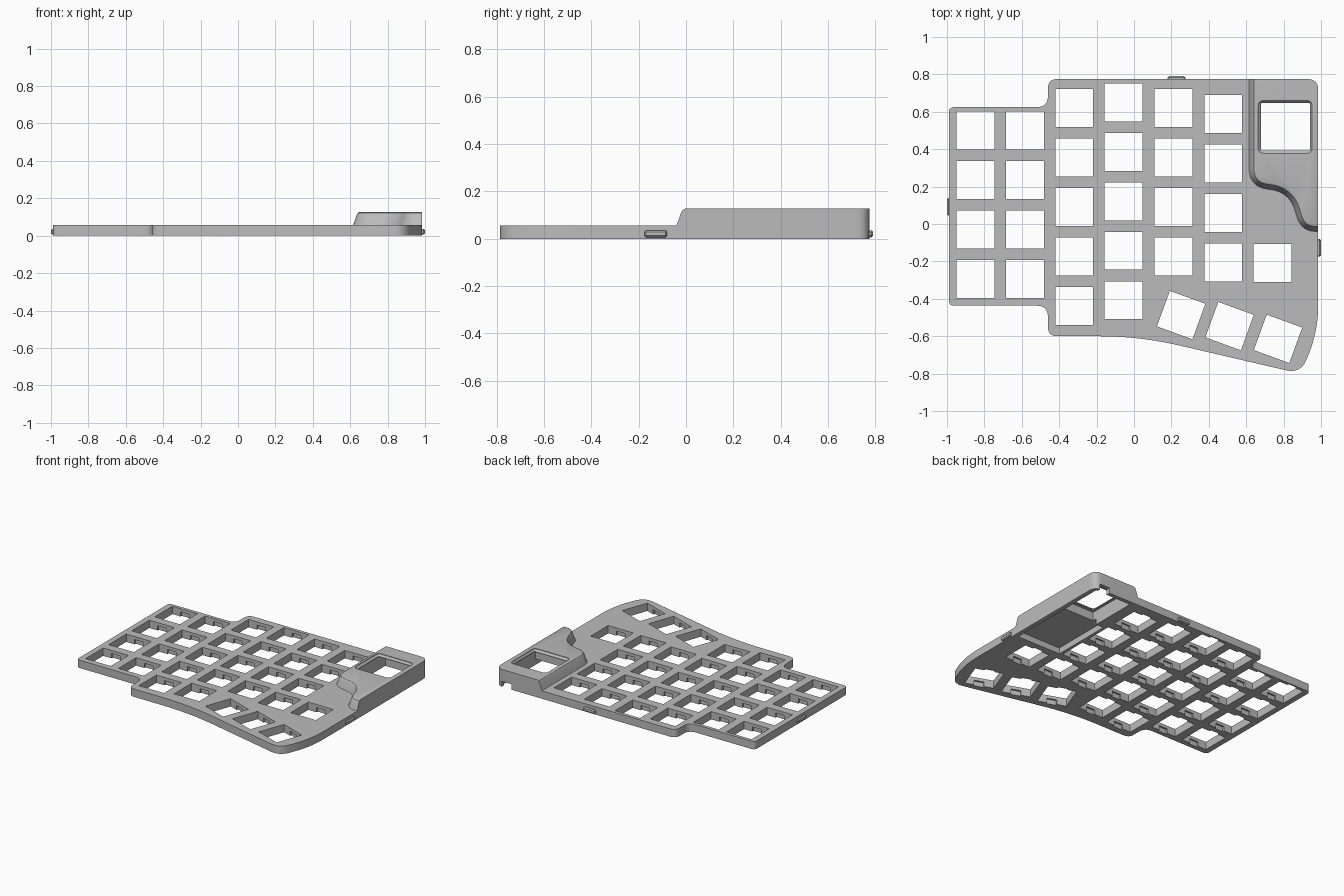
import bpy, bmesh
from math import radians
from mathutils import Vector, Matrix

cube = bpy.data.objects.get("Cube")
if cube:
    bpy.data.objects.remove(cube, do_unlink=True)

grey = bpy.data.materials.new("grey plastic")
grey.use_nodes = True
grey.diffuse_color = (0.5, 0.5, 0.5, 1)
grey.node_tree.nodes["Principled BSDF"].inputs["Base Color"].default_value = (0.5, 0.5, 0.5, 1)

PLATE_TOP, HUMP_TOP = 0.057, 0.127
RIGHT, BACK = 0.985, 0.775


def make(name, bm):
    bmesh.ops.recalc_face_normals(bm, faces=bm.faces)
    mesh = bpy.data.meshes.new(name)
    bm.to_mesh(mesh)
    bm.free()
    mesh.materials.append(grey)
    ob = bpy.data.objects.new(name, mesh)
    bpy.context.collection.objects.link(ob)
    return ob


def soften(corners, closed=True, steps=10):
    """Round each (x, y, reach) corner with a quadratic curve."""
    pts, n = [], len(corners)
    for i, (x, y, reach) in enumerate(corners):
        p = Vector((x, y))
        if not reach:
            pts.append(p)
            continue
        a = p + (Vector(corners[i - 1][:2]) - p).normalized() * reach
        b = p + (Vector(corners[(i + 1) % n][:2]) - p).normalized() * reach
        for k in range(steps + 1):
            t = k / steps
            pts.append(a * (1 - t) ** 2 + p * 2 * t * (1 - t) + b * t * t)
    return pts


def loft(bm, rings):
    """Solid through a list of (outline, z) rings."""
    loops = [[bm.verts.new((p.x, p.y, z)) for p in pts] for pts, z in rings]
    bm.faces.new(loops[0])
    bm.faces.new(loops[-1])
    for lo, hi in zip(loops, loops[1:]):
        for i in range(len(lo)):
            j = (i + 1) % len(lo)
            bm.faces.new((lo[i], lo[j], hi[j], hi[i]))


def box(bm, x0, x1, y0, y1, z0, z1, matrix=Matrix()):
    size = Matrix.Diagonal((x1 - x0, y1 - y0, z1 - z0, 1))
    move = Matrix.Translation(((x0 + x1) / 2, (y0 + y1) / 2, (z0 + z1) / 2))
    bmesh.ops.create_cube(bm, size=1, matrix=matrix @ move @ size)


def rounded_rect(x0, x1, y0, y1, r):
    return soften([(x0, y0, r), (x1, y0, r), (x1, y1, r), (x0, y1, r)], steps=6)


def cut(target, cutter):
    mod = target.modifiers.new("cut", 'BOOLEAN')
    mod.operation, mod.solver, mod.object = 'DIFFERENCE', 'EXACT', cutter
    bpy.context.view_layer.objects.active = target
    bpy.ops.object.modifier_apply(modifier=mod.name)


# Key plate
bm = bmesh.new()
outline = soften([
    (-0.99, 0.625, 0.03), (-0.46, 0.625, 0.06), (-0.46, BACK, 0.05), (RIGHT, BACK, 0.06),
    (RIGHT, -0.58, 0.15), (0.89, -0.8, 0.08), (0.03, -0.6, 0.22), (-0.46, -0.6, 0.05),
    (-0.46, -0.437, 0.06), (-0.99, -0.437, 0.03)])
loft(bm, [(outline, 0), (outline, PLATE_TOP)])
plate = make("key_plate", bm)

# Raised display housing with a sloped, wavy front edge
wave = soften([(0.615, BACK, 0), (0.615, 0.2, 0.1), (0.83, 0.17, 0.1),
               (0.895, -0.04, 0.08), (RIGHT, -0.04, 0)], closed=False)
corner = [p for p in outline if p.x > 0.9 and p.y > 0.7][::-1]


def housing_ring(inset):
    pts = []
    for i, p in enumerate(wave):
        t = (wave[min(i + 1, len(wave) - 1)] - wave[max(i - 1, 0)]).normalized()
        pts.append(p + Vector((-t.y, t.x)) * inset)
    pts[0].y, pts[-1].x = BACK, RIGHT
    return pts + corner


bm = bmesh.new()
loft(bm, [(housing_ring(d), z) for d, z in
          ((0, PLATE_TOP), (0.007, 0.075), (0.018, 0.108), (0.026, 0.122), (0.036, HUMP_TOP))])
housing = make("display_housing", bm)

# Key positions: column x, top row y, number of rows
PITCH = 0.2645
columns = [(-0.847, 0.5, 4), (-0.583, 0.5, 4), (-0.319, 0.62, 5), (-0.056, 0.65, 5),
           (0.211, 0.62, 4), (0.477, 0.588, 4), (0.741, -0.209, 1)]
keys = [(x, y - r * PITCH, 0) for x, y, rows in columns for r in range(rows)]
keys += [(0.252, -0.487, -20), (0.511, -0.546, -20), (0.77, -0.614, -20)]

# Cutters: key openings and the clip notches below their front and back edges
holes, notches = bmesh.new(), bmesh.new()
h = 0.101
for x, y, turn in keys:
    m = Matrix.Translation((x, y, 0)) @ Matrix.Rotation(radians(turn), 4, 'Z')
    box(holes, -h, h, -h, h, -0.1, 0.1, m)
    box(notches, -0.035, 0.035, -h - 0.013, h + 0.013, -0.1, 0.034, m)

# Cutters: shallow board pocket, deep display bay, cable port, bevelled window
pocket, bay, port, window = (bmesh.new() for _ in range(4))
box(pocket, 0.6, 0.952, -0.05, 0.4, -0.1, 0.044)
box(bay, 0.662, 0.952, 0.37, 0.745, -0.1, 0.106)
box(port, 0.86, 0.94, 0.7, 0.9, -0.1, 0.04)
inner = rounded_rect(0.678, 0.942, 0.392, 0.648, 0.01)
outer = rounded_rect(0.664, 0.952, 0.378, 0.66, 0.03)
loft(window, [(inner, 0.09), (inner, 0.11), (outer, HUMP_TOP - 0.004), (outer, 0.2)])

for name, bm, targets in (
        ("key_holes", holes, [plate]), ("clip_notches", notches, [plate]),
        ("board_pocket", pocket, [plate]), ("display_bay", bay, [plate, housing]),
        ("cable_port", port, [plate]), ("display_window", window, [housing])):
    cutter = make(name, bm)
    for target in targets:
        cut(target, cutter)
    bpy.data.objects.remove(cutter, do_unlink=True)

# Snap tabs on the outer edges
for name, x0, x1, y0, y1 in (("left_tab", RIGHT - 0.012, 1.0, -0.175, -0.08),
                             ("right_tab", -1.0, -0.976, 0.045, 0.14),
                             ("back_tab", 0.18, 0.275, BACK - 0.012, 0.79)):
    bm = bmesh.new()
    box(bm, x0, x1, y0, y1, 0.006, 0.036)
    bmesh.ops.bevel(bm, geom=bm.edges[:], offset=0.007, segments=1, affect='EDGES')
    make(name, bm)

# Smooth the curved sides, keep the edges crisp
bpy.ops.object.select_all(action='DESELECT')
for ob in (plate, housing):
    ob.select_set(True)
bpy.context.view_layer.objects.active = plate
bpy.ops.object.shade_smooth_by_angle(angle=radians(30))
